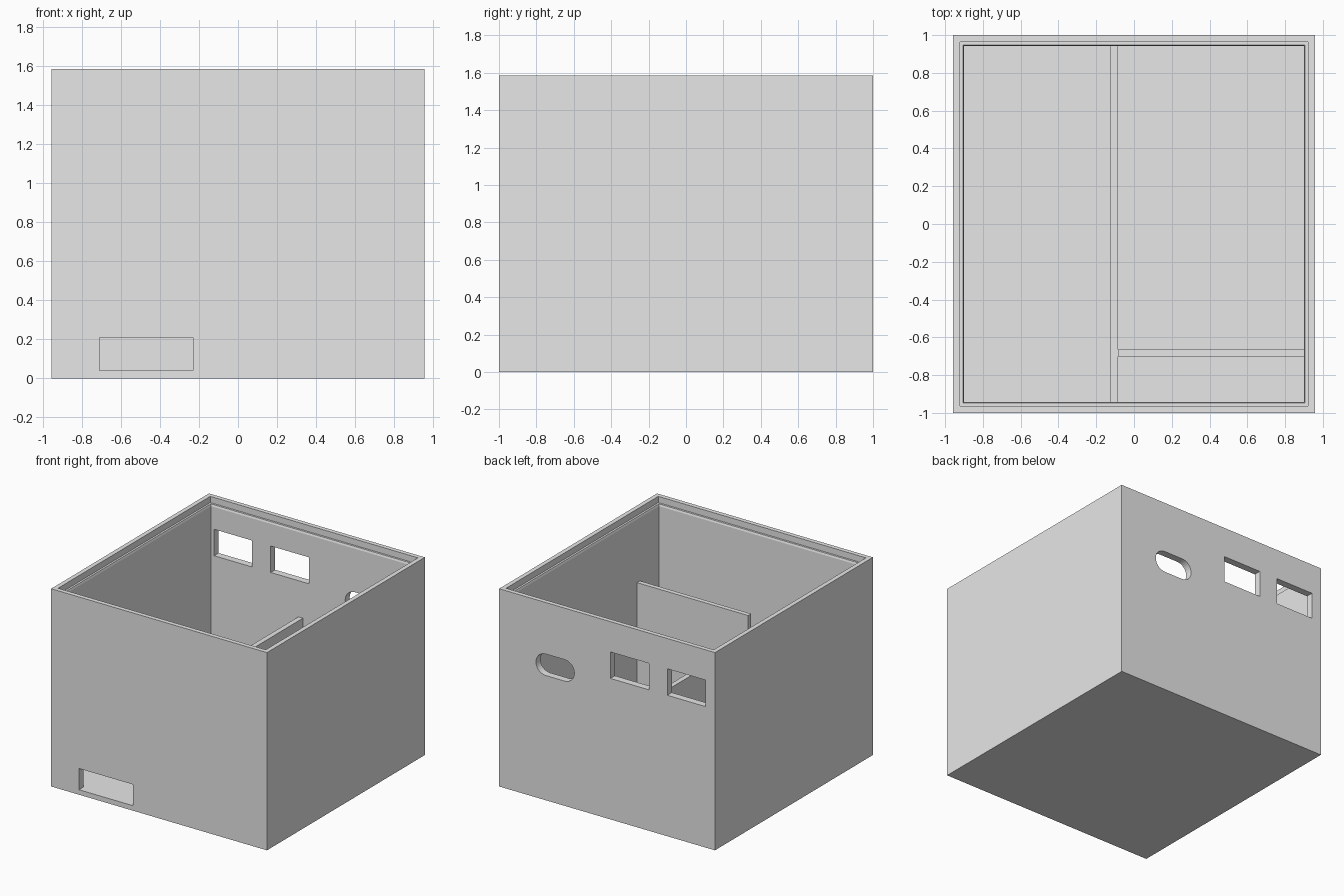
import bpy, bmesh, math
from mathutils import Matrix

cube = bpy.data.objects.get("Cube")
if cube:
    bpy.data.objects.remove(cube, do_unlink=True)

HX, HY, HEIGHT, FLOOR = 0.957, 1.0, 1.585, 0.04

grey = bpy.data.materials.new("plain_grey")
grey.use_nodes = True
grey.diffuse_color = (0.8, 0.8, 0.8, 1)
grey.node_tree.nodes["Principled BSDF"].inputs["Base Color"].default_value = (0.8, 0.8, 0.8, 1)


def make_object(name, bm):
    bmesh.ops.recalc_face_normals(bm, faces=bm.faces)
    mesh = bpy.data.meshes.new(name)
    bm.to_mesh(mesh)
    bm.free()
    mesh.materials.append(grey)
    obj = bpy.data.objects.new(name, mesh)
    bpy.context.collection.objects.link(obj)
    return obj


def box(name, x, y, z):
    bm = bmesh.new()
    bmesh.ops.create_cube(bm, size=1)
    for v in bm.verts:
        v.co = [lo + (c + 0.5) * (hi - lo) for c, (lo, hi) in zip(v.co, (x, y, z))]
    return make_object(name, bm)


def oval_cutter(name, x, z, y):
    # Pill-shaped prism running along y
    radius = (z[1] - z[0]) / 2
    zc = (z[0] + z[1]) / 2
    bm = bmesh.new()
    steps = 16
    ring = []
    for cx, start in ((x[1] - radius, -math.pi / 2), (x[0] + radius, math.pi / 2)):
        for i in range(steps + 1):
            a = start + math.pi * i / steps
            ring.append(bm.verts.new((cx + radius * math.cos(a), y[0], zc + radius * math.sin(a))))
    face = bm.faces.new(ring)
    new = bmesh.ops.extrude_face_region(bm, geom=[face])["geom"]
    verts = [g for g in new if isinstance(g, bmesh.types.BMVert)]
    bmesh.ops.translate(bm, verts=verts, vec=(0, y[1] - y[0], 0))
    return make_object(name, bm)


# Open shell: rectangular loops of (wall inset, height), from outside bottom to inside floor
section = [(0, 0), (0, HEIGHT), (0.036, HEIGHT), (0.036, 1.535),
           (0.052, 1.535), (0.057, 1.52), (0.057, FLOOR)]
bm = bmesh.new()
loops = []
for inset, z in section:
    x, y = HX - inset, HY - inset
    loops.append([bm.verts.new((sx * x, sy * y, z))
                  for sx, sy in ((-1, -1), (1, -1), (1, 1), (-1, 1))])
for a, b in zip(loops, loops[1:]):
    for i in range(4):
        j = (i + 1) % 4
        bm.faces.new((a[i], a[j], b[j], b[i]))
bm.faces.new(loops[0])
bm.faces.new(loops[-1])
shell = make_object("box_shell", bm)

# Openings: a low slot in front, two windows and an oval hole in the back
back = (HY - 0.1, HY + 0.1)
window_z = (1.13, 1.342)
cutters = [
    box("slot_cutter", (-0.71, -0.23), (-HY - 0.1, -HY + 0.1), (FLOOR, 0.21)),
    box("middle_window_cutter", (-0.37, -0.03), back, window_z),
    box("side_window_cutter", (-0.872, -0.535), back, window_z),
    oval_cutter("oval_cutter", (0.29, 0.63), (1.0, 1.172), back),
]
bpy.context.view_layer.objects.active = shell
for cutter in cutters:
    cutter.hide_render = True
    mod = shell.modifiers.new(cutter.name, "BOOLEAN")
    mod.operation = "DIFFERENCE"
    mod.solver = "EXACT"
    mod.object = cutter
    bpy.ops.object.modifier_apply(modifier=mod.name)
    bpy.data.objects.remove(cutter, do_unlink=True)

# Inner dividers standing on the floor
inner_x, inner_y = HX - 0.057, HY - 0.057
box("long_divider", (-0.125, -0.085), (-inner_y, inner_y), (FLOOR, 0.84))
box("cross_divider", (-0.085, inner_x), (-0.702, -0.665), (FLOOR, 1.013))
